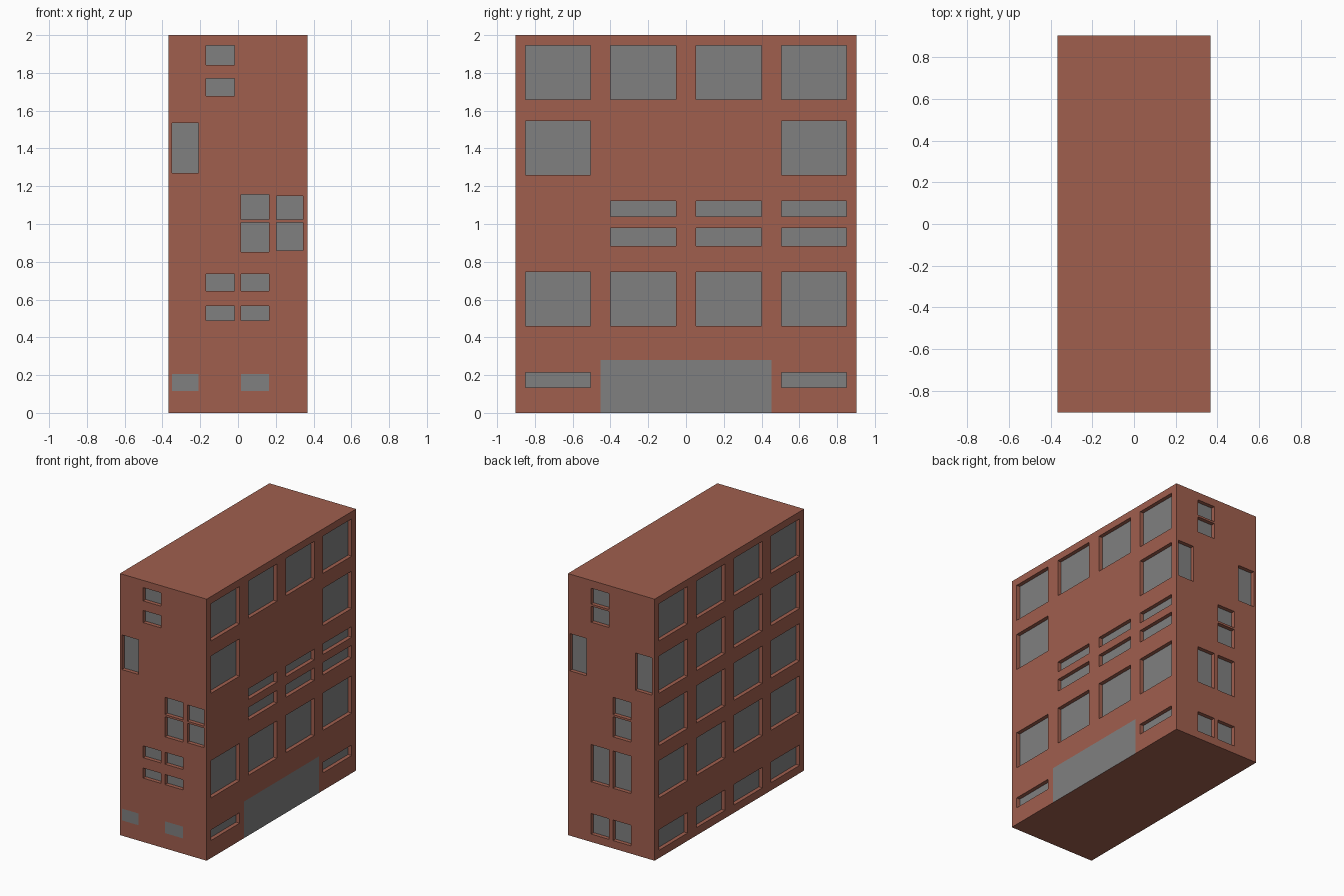
import bpy, bmesh
from mathutils import Vector

if "Cube" in bpy.data.objects:
    bpy.data.objects.remove(bpy.data.objects["Cube"])

HX, HY, H = 0.367, 0.903, 2.0   # half width, half depth, height
DEPTH = 0.03                    # window recess


def material(name, rgb):
    m = bpy.data.materials.new(name)
    m.diffuse_color = (*rgb, 1)
    m.use_nodes = True
    m.node_tree.nodes["Principled BSDF"].inputs["Base Color"].default_value = m.diffuse_color
    return m


BRICK = material("brick_red", (0.352, 0.114, 0.076))
GLASS = material("window_grey", (0.216, 0.216, 0.216))
Z = Vector((0, 0, 1))


def finish(bm, name):
    bmesh.ops.remove_doubles(bm, verts=bm.verts, dist=1e-5)
    me = bpy.data.meshes.new(name)
    bm.to_mesh(me)
    bm.free()
    me.materials.append(BRICK)
    me.materials.append(GLASS)
    ob = bpy.data.objects.new(name, me)
    bpy.context.collection.objects.link(ob)


def wall(name, normal, dist, half, recessed, flush=()):
    """Wall with openings given as (left, right, bottom, top) seen from outside."""
    n = Vector(normal)
    u = Z.cross(n)
    bm = bmesh.new()

    def quad(pts, mat=0):
        f = bm.faces.new([bm.verts.new(u * a + Z * z + n * (dist - d)) for a, z, d in pts])
        f.material_index = mat

    openings = list(recessed) + list(flush)
    us = sorted({-half, half, *(v for o in openings for v in o[:2])})
    zs = sorted({0.0, H, *(v for o in openings for v in o[2:])})
    # brick cells around the openings
    for a, b in zip(us, us[1:]):
        for c, d in zip(zs, zs[1:]):
            mu, mz = (a + b) / 2, (c + d) / 2
            if not any(o[0] < mu < o[1] and o[2] < mz < o[3] for o in openings):
                quad([(a, c, 0), (b, c, 0), (b, d, 0), (a, d, 0)])
    # panes and brick reveals
    for o in openings:
        deep = DEPTH if o in recessed else 0
        ring = [(o[0], o[2]), (o[1], o[2]), (o[1], o[3]), (o[0], o[3])]
        quad([(a, z, deep) for a, z in ring], 1)
        if deep:
            for p, q in zip(ring, ring[1:] + ring[:1]):
                quad([(*p, 0), (*q, 0), (*q, deep), (*p, deep)])
    finish(bm, name)


def grid(columns, rows):
    return [(*c, *r) for c in columns for r in rows]


# long side walls: four evenly spaced columns
cols = [(c - 0.1725, c + 0.1725) for c in (-0.677, -0.226, 0.226, 0.677)]
TOP, UPPER, MID, LOW = (1.66, 1.945), (1.26, 1.545), (0.86, 1.145), (0.46, 0.745)
GROUND = (0.06, 0.217)
wall("left_wall", (-1, 0, 0), HX, HY, grid(cols, [TOP, UPPER, MID, LOW, GROUND]))
wall("right_wall", (1, 0, 0), HX, HY,
     grid(cols, [TOP, LOW])
     + grid([cols[0], cols[3]], [UPPER, (0.135, 0.215)])
     + grid(cols[1:], [(1.04, 1.121), (0.883, 0.978)]),
     [(-0.452, 0.452, 0.0, 0.28)])

# short end walls
A, B, C, D = (-0.35, -0.21), (-0.17, -0.018), (0.015, 0.165), (0.203, 0.345)
SPLIT = [(1.023, 1.155), (0.853, 1.007)]
wall("front_wall", (0, -1, 0), HY, HX,
     grid([B], [(1.843, 1.945), (1.677, 1.77)])
     + grid([A], [(1.27, 1.535)])
     + grid([C], SPLIT)
     + grid([D], [(1.023, 1.148), (0.859, 1.007)])
     + grid([B, C], [(0.644, 0.735), (0.488, 0.565)]),
     grid([A, C], [(0.117, 0.207)]))
wall("back_wall", (0, 1, 0), HY, HX,
     grid([B], [(1.818, 1.94), (1.68, 1.802)])
     + grid([A, D], [UPPER])
     + grid([C], SPLIT)
     + grid([B, C], [LOW, GROUND]))

# flat roof and underside
for name, z, order in (("roof", H, 1), ("base", 0, -1)):
    bm = bmesh.new()
    pts = [(-HX, -HY, z), (HX, -HY, z), (HX, HY, z), (-HX, HY, z)][::order]
    bm.faces.new([bm.verts.new(p) for p in pts])
    finish(bm, name)
